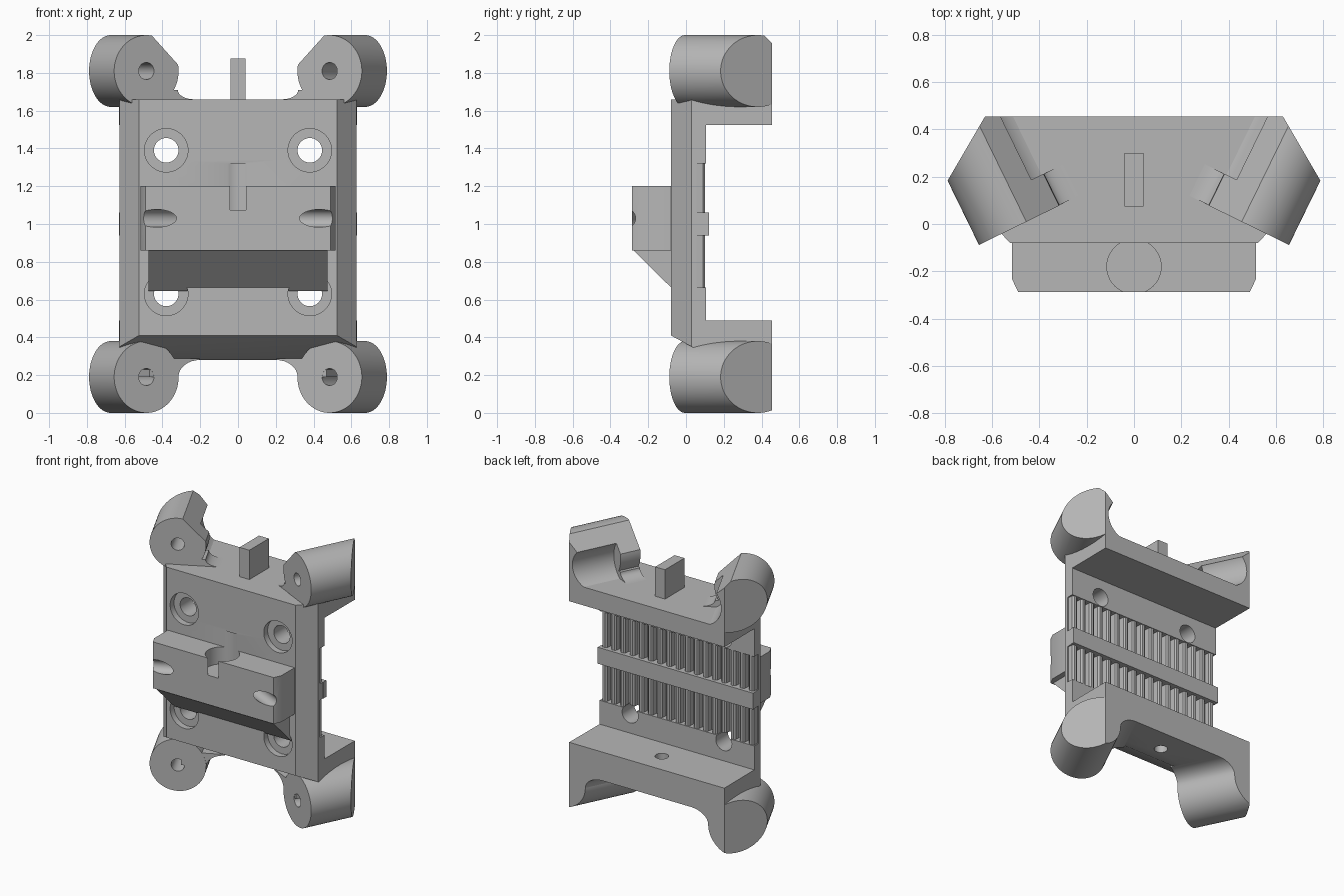
import bpy, bmesh, math
from mathutils import Vector

if "Cube" in bpy.data.objects:
    bpy.data.objects.remove(bpy.data.objects["Cube"])

grey = bpy.data.materials.new("light_grey")
grey.use_nodes = True
grey.diffuse_color = (0.47, 0.47, 0.47, 1)
grey.node_tree.nodes["Principled BSDF"].inputs["Base Color"].default_value = grey.diffuse_color

X, Y, Z = Vector((1, 0, 0)), Vector((0, 1, 0)), Vector((0, 0, 1))


def prism(name, pts, origin, u, v, n, start, end):
    """Extrude a 2D profile (u, v) along n."""
    bm = bmesh.new()
    o = Vector(origin)
    rings = [[bm.verts.new(o + u * a + v * b + n * c) for a, b in pts] for c in (start, end)]
    bm.faces.new(rings[0])
    bm.faces.new(rings[1])
    for i in range(len(pts)):
        j = (i + 1) % len(pts)
        bm.faces.new((rings[0][i], rings[0][j], rings[1][j], rings[1][i]))
    bmesh.ops.recalc_face_normals(bm, faces=bm.faces)
    mesh = bpy.data.meshes.new(name)
    bm.to_mesh(mesh)
    bm.free()
    mesh.materials.append(grey)
    ob = bpy.data.objects.new(name, mesh)
    bpy.context.collection.objects.link(ob)
    return ob


def circle(r, a=0, b=0, steps=48):
    return [(a + r * math.cos(2 * math.pi * i / steps), b + r * math.sin(2 * math.pi * i / steps))
            for i in range(steps)]


def rect(a, b, c, d):
    return [(a, c), (b, c), (b, d), (a, d)]


def box(name, x0, x1, y0, y1, z0, z1):
    return prism(name, rect(x0, x1, y0, y1), (0, 0, 0), X, Y, Z, z0, z1)


def activate(ob):
    bpy.ops.object.select_all(action='DESELECT')
    ob.select_set(True)
    bpy.context.view_layer.objects.active = ob


def apply(ob, kind, **settings):
    activate(ob)
    mod = ob.modifiers.new("step", kind)
    for key, value in settings.items():
        setattr(mod, key, value)
    bpy.ops.object.modifier_apply(modifier=mod.name)


def boolean(ob, tool, op='DIFFERENCE'):
    apply(ob, 'BOOLEAN', object=tool, operation=op, solver='EXACT')
    bpy.data.objects.remove(tool)


def mirror(ob):
    apply(ob, 'MIRROR', use_clip=False, use_mirror_merge=False)


def smooth(ob):
    activate(ob)
    bpy.ops.object.shade_smooth_by_angle(angle=math.radians(30))


# Main plate with top and bottom flanges, bevelled at the front sides
section = [(-.08, .41), (.16, .28), (.455, .28), (.455, .49), (.105, .49),
           (.105, 1.525), (.455, 1.525), (.455, 1.66), (-.08, 1.66)]
plate = prism("main_plate", section, (0, 0, 0), Y, Z, X, -.7, .7)
outline = [(-.515, -.09), (.515, -.09), (.627, .03), (.63, .5), (-.63, .5), (-.627, .03)]
boolean(plate, prism("cutter", outline, (0, 0, 0), X, Y, Z, 0, 2), 'INTERSECT')

# Belt channels and teeth on the back
bands = [(.665, .94), (1.06, 1.32)]
teeth = []
for low, high in bands:
    boolean(plate, box("cutter", -.7, .7, .055, .2, low, high))
    tooth = [(-.024, .05), (.024, .05), (.02, .09), (.01, .1), (-.01, .1), (-.02, .09)]
    row = prism("belt_teeth", tooth, (-.596, 0, 0), X, Y, Z, low, high)
    apply(row, 'ARRAY', count=17, use_relative_offset=False, use_constant_offset=True,
          constant_offset_displace=(.0745, 0, 0))
    teeth.append(row)
box("belt_divider", -.63, .63, .09, .123, .94, 1.06)

# Counterbored screw holes
for sx in (-.38, .38):
    for z in (.63, 1.39):
        for part in [plate] + teeth:
            boolean(part, prism("cutter", circle(.065), (sx, 0, z), X, Z, Y, -.3, .3))
        boolean(plate, prism("cutter", circle(.115), (sx, 0, z), X, Z, Y, -.2, -.035))

# Vertical hole in the bottom flange and locating tab on top
boolean(plate, prism("cutter", circle(.045), (0, .28, 0), X, Y, Z, .2, .55))
box("top_tab", -.04, .04, .075, .3, 1.6, 1.875)

# Angled corner sockets, trimmed by the slanted outer planes
A = Vector((.44, .9, 0)).normalized()
U = Vector((-A.y, A.x, 0))
limit = [(-.63, .455), (.63, .455), (1.07, -.3), (-1.07, -.3)]


def trim(ob):
    boolean(ob, prism("cutter", limit, (0, 0, 0), X, Y, Z, -1, 3), 'INTERSECT')


def fillet(name, origin, a0, b0, a1, b1):
    """Concave blend between a socket and the flange."""
    arc = [(a1 - (a1 - a0) * math.cos(t * math.pi / 16), b0 + (b1 - b0) * math.sin(t * math.pi / 16))
           for t in range(9)]
    ob = prism(name, arc + [(a1, b1 * 1.1), (.02, b1 * 1.1), (.02, b0)], origin, U, Z, A, 0.002, .9)
    trim(ob)
    return ob


for label, z in (("bottom", .19), ("top", 1.81)):
    origin = (.485, -.005, z)
    socket = prism(label + "_sockets", circle(.19, steps=64), origin, U, Z, A, 0, .9)
    trim(socket)
    boolean(socket, prism("cutter", circle(.045), origin, U, Z, A, -.1, .38))
    if label == "top":
        blend = fillet("top_fillets", origin, .186, -.1, .28, -.15)
        hollow = circle(.16, .255, -.01)
        for part in (socket, blend):
            boolean(part, prism("cutter", hollow, origin, U, Z, A, .15, 1))
        chamfer = [(.02, .2), (.3, .2), (.3, -.08)]
        boolean(socket, prism("cutter", chamfer, origin, U, Z, A, -.1, 1))
    else:
        blend = fillet("bottom_fillets", origin, .19, 0, .315, .09)
    for part in (socket, blend):
        mirror(part)
        smooth(part)

# Front mount: central block with a sloped support below
block_plan = [(-.515, -.06), (-.515, -.235), (-.49, -.287), (.49, -.287), (.515, -.235), (.515, -.06)]
block = prism("front_block", block_plan, (0, 0, 0), X, Y, Z, .86, 1.2)
prism("front_support", [(-.06, .645), (-.28, .862), (-.06, .862)], (0, 0, 0), Y, Z, X, -.475, .475)

# Front arms, angled out and forward, with end holes and flattened tips
B = Vector((.9, -.44, 0)).normalized()
V = Vector((-B.y, B.x, 0))
tip = (.48, -.31, 1.03)
arm = prism("front_arms", circle(.17, steps=64), tip, V, Z, B, -.7, 0)
boolean(arm, box("cutter", 0, 1, -.455, -.05, .5, 1.5), 'INTERSECT')
for part in (arm, block):
    boolean(part, prism("cutter", circle(.047), tip, V, Z, B, -.3, .1))
mirror(arm)
boolean(block, prism("cutter", circle(.047), (-tip[0], tip[1], tip[2]),
                     Vector((-V.x, V.y, 0)), Z, Vector((-B.x, B.y, 0)), -.3, .1))

# Round pocket in the middle of the front mount
for part in (block, arm, plate):
    boolean(part, prism("cutter", circle(.115), (0, -.18, 0), X, Y, Z, 1.075, 1.32))

for part in [plate, block, arm] + teeth:
    smooth(part)
